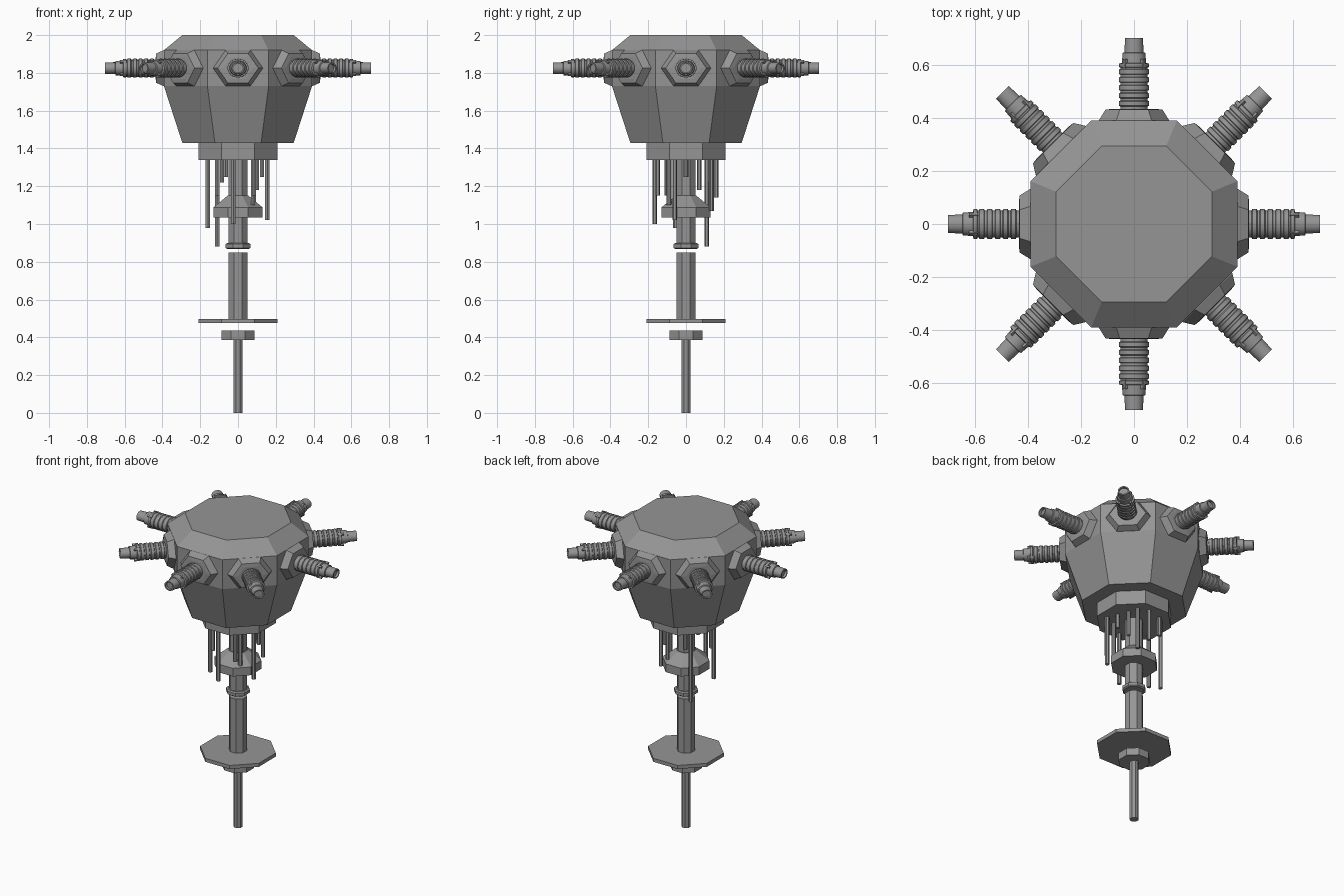
import bpy, math
from mathutils import Matrix

if "Cube" in bpy.data.objects:
    bpy.data.objects.remove(bpy.data.objects["Cube"])

grey = bpy.data.materials.new("metal_grey")
grey.diffuse_color = (0.3, 0.3, 0.3, 1)
grey.use_nodes = True
grey.node_tree.nodes["Principled BSDF"].inputs["Base Color"].default_value = grey.diffuse_color


def loft(name, profile, sides=8, flats=True, sx=1, sy=1, matrix=Matrix(), smooth=False):
    """Closed solid swept round z; profile is (radius, z). With flats, radius is to the flat sides."""
    k = 1 / math.cos(math.pi / sides) if flats else 1
    a0 = math.pi / sides if flats else 0
    verts, faces = [], []
    for r, z in profile:
        for i in range(sides):
            a = a0 + 2 * math.pi * i / sides
            verts.append(matrix @ Matrix.Translation((r * k * sx * math.cos(a),
                                                      r * k * sy * math.sin(a), z)).translation)
    for j in range(len(profile) - 1):
        for i in range(sides):
            n = (i + 1) % sides
            faces.append((j * sides + i, j * sides + n, (j + 1) * sides + n, (j + 1) * sides + i))
    last = (len(profile) - 1) * sides
    faces.append(tuple(reversed(range(sides))))
    faces.append(tuple(range(last, last + sides)))
    me = bpy.data.meshes.new(name)
    me.from_pydata(verts, [], faces)
    me.materials.append(grey)
    ob = bpy.data.objects.new(name, me)
    bpy.context.collection.objects.link(ob)
    if smooth:
        bpy.context.view_layer.objects.active = ob
        ob.select_set(True)
        bpy.ops.object.shade_smooth_by_angle(angle=math.radians(35))
        ob.select_set(False)
    return ob


# Main faceted hull and its skirt
loft("hull", [(0.295, 1.43), (0.392, 1.73), (0.392, 1.92), (0.295, 2.0)])
loft("hull_skirt", [(0.21, 1.34), (0.21, 1.43)])

# Central column with collars, floating segments and tip rod
loft("upper_column", [(0.05, 0.89), (0.05, 1.34)])
loft("cone_collar", [(0.13, 1.035), (0.13, 1.088), (0.055, 1.15)])
loft("lower_ring", [(0.058, 0.868), (0.066, 0.874), (0.066, 0.893), (0.058, 0.899)])
loft("lower_column", [(0.05, 0.498), (0.05, 0.848)])
loft("disc", [(0.21, 0.475), (0.21, 0.498)])
loft("rod_collar", [(0.088, 0.387), (0.088, 0.435)])
loft("tip_rod", [(0.025, 0), (0.025, 0.387)])

# Hanging antennas: x, y, bottom height
antennas = [(-0.11, 0.11, 0.88), (-0.16, -0.055, 0.98), (-0.025, -0.165, 1.0),
            (0.155, -0.06, 1.02), (0.085, 0.135, 1.07), (0.085, -0.15, 1.15),
            (-0.11, -0.10, 1.15), (0.10, 0.07, 1.18), (0.02, 0.16, 1.14),
            (0.127, 0.0, 1.25), (-0.065, -0.03, 1.25), (-0.085, 0.13, 1.22),
            (0.08, -0.09, 1.10)]
for i, (x, y, z) in enumerate(antennas):
    loft(f"antenna_{i}", [(0.011, z), (0.011, 1.345)], sides=6,
         matrix=Matrix.Translation((x, y, 0)))

# Ribbed barrel profile: distance outward along the arm
barrel = [(0.052, 0.40)]
for s in (0.445, 0.475, 0.505, 0.535, 0.565):
    barrel += [(0.052, s), (0.057, s + 0.003), (0.057, s + 0.019), (0.052, s + 0.022)]
barrel += [(0.052, 0.592), (0.056, 0.594), (0.056, 0.607), (0.046, 0.61), (0.043, 0.648),
           (0.036, 0.65), (0.034, 0.705), (0.026, 0.705), (0.026, 0.69)]

# Eight arms on hexagonal sockets
for i in range(8):
    m = (Matrix.Translation((0, 0, 1.825)) @ Matrix.Rotation(i * math.pi / 4, 4, 'Z')
         @ Matrix.Rotation(math.pi / 2, 4, 'Y'))
    # local x = down, local y = sideways, local z = outward
    hexm = m @ Matrix.Rotation(math.pi / 2, 4, 'Z')
    loft(f"socket_{i}", [(0.132, 0.38), (0.132, 0.394), (0.108, 0.433), (0.078, 0.436)],
         sides=6, flats=False, sy=0.83, matrix=hexm)
    loft(f"barrel_{i}", barrel, sides=16, flats=False, sx=0.88, matrix=m, smooth=True)
    # Small lugs round the barrel end
    for a in range(4):
        lug = (m @ Matrix.Rotation(math.pi / 4 + a * math.pi / 2, 4, 'Z')
               @ Matrix.Translation((0.048, 0, 0)))
        loft(f"lug_{i}_{a}", [(0.006, 0.59), (0.006, 0.625)], sides=4, matrix=lug)
